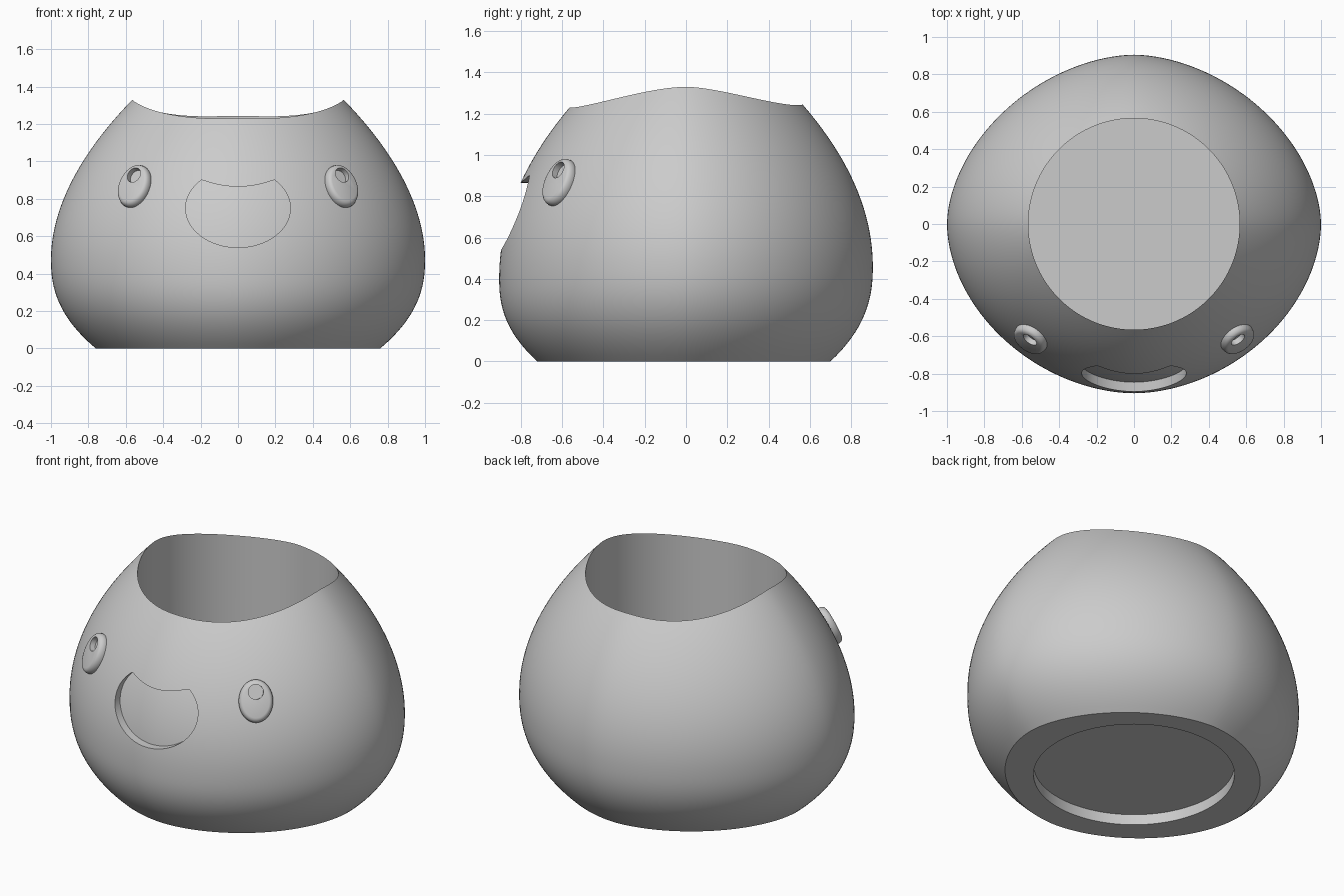
import bpy, bmesh
from math import sin, cos, pi, radians
from mathutils import Vector, Matrix

old = bpy.data.objects.get("Cube")
if old:
    bpy.data.objects.remove(old)

# One plain grey material
grey = bpy.data.materials.new("plain_grey")
grey.use_nodes = True
colour = (0.6, 0.6, 0.6, 1)
grey.diffuse_color = colour
grey.node_tree.nodes["Principled BSDF"].inputs["Base Color"].default_value = colour

HOLE = 0.565          # planting hole radius
SEGMENTS, RINGS = 144, 44


def make_object(name, bm):
    bmesh.ops.recalc_face_normals(bm, faces=bm.faces)
    mesh = bpy.data.meshes.new(name)
    bm.to_mesh(mesh)
    bm.free()
    mesh.materials.append(grey)
    ob = bpy.data.objects.new(name, mesh)
    bpy.context.collection.objects.link(ob)
    return ob


def carve(ob, cutter):
    cutter.hide_render = True
    mod = ob.modifiers.new("carve", 'BOOLEAN')
    mod.operation, mod.solver, mod.object = 'DIFFERENCE', 'EXACT', cutter
    bpy.context.view_layer.objects.active = ob
    bpy.ops.object.modifier_apply(modifier=mod.name)
    bpy.data.objects.remove(cutter)


def smooth(ob):
    bpy.ops.object.select_all(action='DESELECT')
    ob.select_set(True)
    bpy.context.view_layer.objects.active = ob
    bpy.ops.object.shade_smooth_by_angle(angle=radians(32))


def loft(rings):
    """Bridge closed rings of points and cap both ends."""
    bm = bmesh.new()
    loops = [[bm.verts.new(p) for p in ring] for ring in rings]
    for a, b in zip(loops, loops[1:]):
        for i in range(len(a)):
            j = (i + 1) % len(a)
            bm.faces.new((a[i], a[j], b[j], b[i]))
    bm.faces.new(loops[0])
    bm.faces.new(loops[-1])
    return bm


# Body shape: bulging half-widths that vary with height
def bulge(z, widest, height, base_drop, top_drop, top_span, power):
    if z < height:
        return widest - base_drop * ((height - z) / height) ** 2.4
    return widest - top_drop * ((z - height) / top_span) ** power


def half_widths(z, front):
    side = bulge(z, 1.0, 0.48, 0.24, 0.435, 0.85, 1.9)
    if front:
        return side, bulge(z, 0.905, 0.4, 0.185, 0.345, 0.835, 2.05), 1.86
    return side, bulge(z, 0.905, 0.46, 0.205, 0.345, 0.79, 2.0), 1.8


def radius(a, z):
    rx, ry, n = half_widths(z, sin(a) < 0)
    return ((abs(cos(a)) / rx) ** n + (abs(sin(a)) / ry) ** n) ** (-1 / n)


def front_point(x, z):
    rx, ry, n = half_widths(z, True)
    return Vector((x, -ry * (1 - (abs(x) / rx) ** n) ** (1 / n), z))


def rim_height(a):
    low, high = 0.9, 1.5
    for _ in range(30):
        mid = (low + high) / 2
        if radius(a, mid) > HOLE:
            low = mid
        else:
            high = mid
    return low


# Pot body: base recess, outer wall, rim, hole and its floor
angles = [2 * pi * i / SEGMENTS for i in range(SEGMENTS)]
rims = [rim_height(a) for a in angles]


def circle(z):
    return [(HOLE * cos(a), HOLE * sin(a), z) for a in angles]


rings = [circle(0.065), circle(0)]
for k in range(RINGS + 1):
    rings.append([(radius(a, h * k / RINGS) * cos(a),
                   radius(a, h * k / RINGS) * sin(a), h * k / RINGS)
                  for a, h in zip(angles, rims)])
rings.append(circle(0.12))
body = make_object("pot_body", loft(rings))

# Smiling mouth, sunk to an even depth below the skin
bm = bmesh.new()
bmesh.ops.create_grid(bm, x_segments=48, y_segments=16, size=1)
for v in bm.verts:
    x = 0.28 * sin(v.co.x * pi / 2 * 0.985)
    oval = 0.21 * (1 - (x / 0.28) ** 2) ** 0.5
    top = min(0.75 + oval, 0.865 + 0.04 * (x / 0.2) ** 2)
    bottom = 0.75 - oval
    p = front_point(x, bottom + (top - bottom) * (v.co.y + 1) / 2)
    v.co = p + Vector((0, 0.05, 0))
skin = bmesh.ops.extrude_face_region(bm, geom=bm.faces[:])
for v in skin["geom"]:
    if isinstance(v, bmesh.types.BMVert):
        v.co.y = -1.1
carve(body, make_object("mouth_cutter", bm))
smooth(body)

# Oval eyes lying on the skin, each with a round highlight pit
EYE_PROFILE = [(-0.04, 0.93), (0.0, 1.0), (0.012, 0.99), (0.024, 0.95),
               (0.032, 0.88), (0.036, 0.78)]
for side, label in ((1, "left"), (-1, "right")):
    spot = front_point(side * 0.55, 0.865)
    step = 0.01
    across = front_point(spot.x + step, spot.z) - front_point(spot.x - step, spot.z)
    upward = front_point(spot.x, spot.z + step) - front_point(spot.x, spot.z - step)
    normal = across.cross(upward).normalized()
    up = (Vector((0, 0, 1)) - normal * normal.z).normalized()
    right = up.cross(normal)
    frame = Matrix((right, up, normal)).transposed().to_4x4()
    place = Matrix.Translation(spot) @ frame
    turn = [2 * pi * i / 64 for i in range(64)]
    eye_bm = loft([[(0.097 * s * cos(t), 0.122 * s * sin(t), h) for t in turn]
                   for h, s in EYE_PROFILE])
    eye_bm.transform(place)
    eye = make_object(label + "_eye", eye_bm)
    pit = loft([[(0.042 * cos(t), 0.052 + 0.042 * sin(t), h) for t in turn]
                for h in (0.004, 0.1)])
    pit.transform(place)
    carve(eye, make_object(label + "_pit_cutter", pit))
    smooth(eye)
